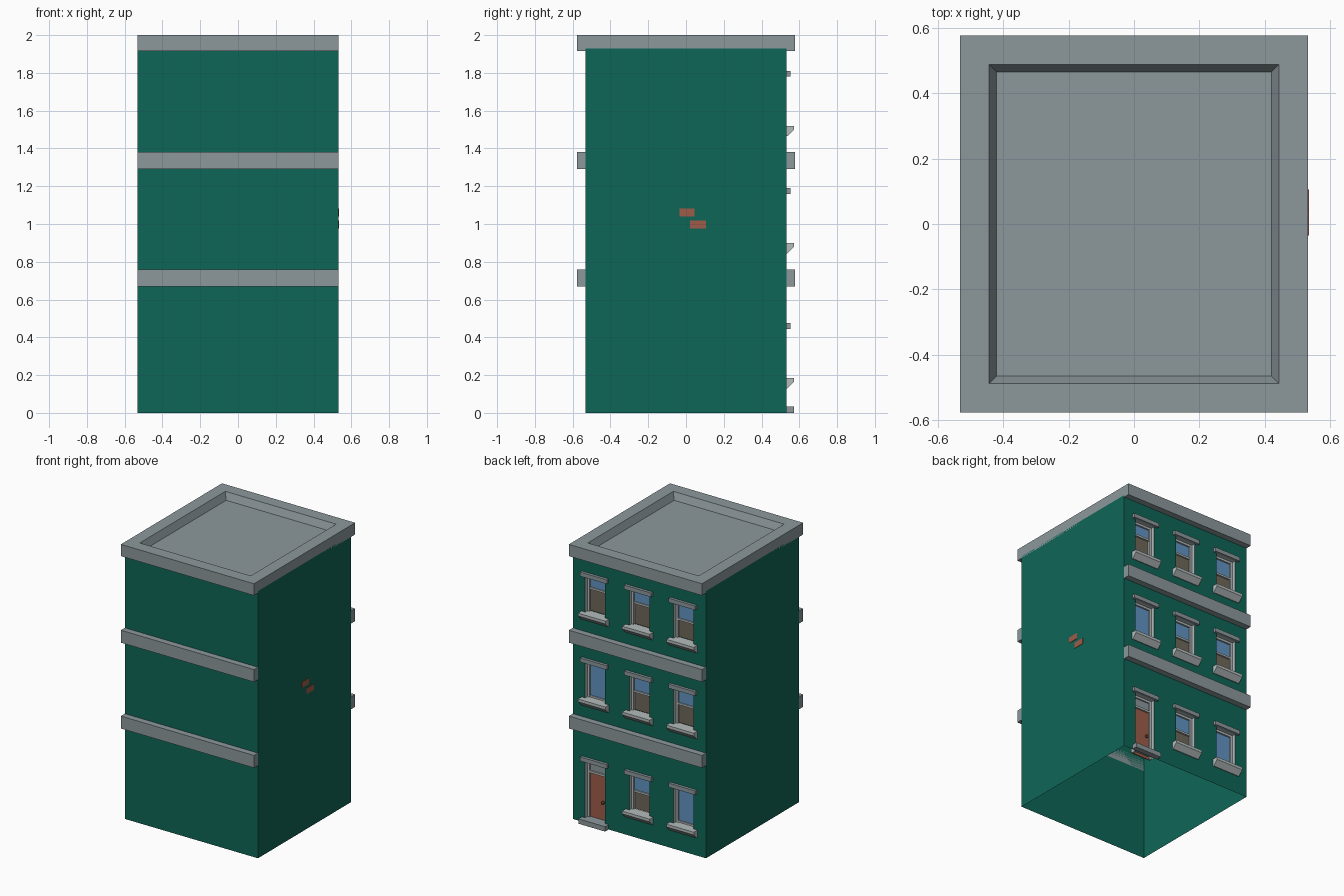
import bpy, bmesh

if "Cube" in bpy.data.objects:
    bpy.data.objects.remove(bpy.data.objects["Cube"])


def mat(name, r, g, b):
    lin = [((c / 255 + 0.055) / 1.055) ** 2.4 if c > 10 else c / 3295 for c in (r, g, b)]
    m = bpy.data.materials.new(name)
    m.diffuse_color = (*lin, 1)
    m.use_nodes = True
    m.node_tree.nodes["Principled BSDF"].inputs["Base Color"].default_value = m.diffuse_color
    return m


GREEN = mat("green_wall", 15, 102, 87)
GREY = mat("grey_stone", 140, 152, 156)
LIGHT = mat("light_trim", 180, 188, 188)
BRICK = mat("red_brown", 158, 92, 72)
GLASS = mat("blue_glass", 98, 148, 195)
DARK = mat("dim_interior", 112, 104, 90)
KNOB = mat("dark_knob", 80, 52, 36)


def mesh(name, verts, faces, material, fix=False):
    me = bpy.data.meshes.new(name)
    me.from_pydata(verts, [], faces)
    if fix:
        bm = bmesh.new()
        bm.from_mesh(me)
        bmesh.ops.recalc_face_normals(bm, faces=bm.faces)
        bm.to_mesh(me)
        bm.free()
    me.materials.append(material)
    ob = bpy.data.objects.new(name, me)
    bpy.context.collection.objects.link(ob)
    return ob


def box(name, x0, x1, y0, y1, z0, z1, material):
    v = [(x, y, z) for z in (z0, z1) for x, y in ((x0, y0), (x1, y0), (x1, y1), (x0, y1))]
    f = [(3, 2, 1, 0), (4, 5, 6, 7)] + [(i, (i + 1) % 4, (i + 1) % 4 + 4, i + 4) for i in range(4)]
    return mesh(name, v, f, material)


def extrude_x(name, profile, x0, x1, material):
    n = len(profile)
    v = [(x, y, z) for x in (x0, x1) for y, z in profile]
    f = [tuple(range(n)), tuple(range(n, 2 * n))]
    f += [(i, (i + 1) % n, (i + 1) % n + n, i + n) for i in range(n)]
    return mesh(name, v, f, material, True)


W, H = 0.532, 1.93          # half width of body, wall height (ends inside the cornice)
D = 0.04                    # depth of window recess
HW = 0.08                   # half width of an opening
COLS = (-0.353, 0.0, 0.353)
SILLS = (0.185, 0.90, 1.52)
OH = 0.26                   # opening height
# height of the raised sash above each sill (0 = closed pane)
RAISED = {(1, 0): 0.13, (0, 1): 0.14, (1, 1): 0.135,
          (0, 2): 0.13, (1, 2): 0.155, (2, 2): 0.165}

openings = []
for ci, cx in enumerate(COLS):
    for ri, z in enumerate(SILLS):
        door = ci == 2 and ri == 0
        openings.append((ci, ri, cx, 0.0 if door else z, z + OH, door))

# Walls: open at the bottom, pierced on the window side
verts, faces = [], []


def quad(*pts):
    faces.append(tuple(range(len(verts), len(verts) + 4)))
    verts.extend(pts)


quad((-W, -W, 0), (W, -W, 0), (W, -W, H), (-W, -W, H))
quad((W, -W, 0), (W, W, 0), (W, W, H), (W, -W, H))
quad((-W, W, 0), (-W, -W, 0), (-W, -W, H), (-W, W, H))
xs = sorted([-W, W] + [c + s for c in COLS for s in (-HW, HW)])
zs = sorted([0, H] + [z + s for z in SILLS for s in (0, OH)])
for x0, x1 in zip(xs, xs[1:]):
    for z0, z1 in zip(zs, zs[1:]):
        mx, mz = (x0 + x1) / 2, (z0 + z1) / 2
        if not any(abs(mx - o[2]) < HW and o[3] < mz < o[4] for o in openings):
            quad((x0, W, z0), (x0, W, z1), (x1, W, z1), (x1, W, z0))
mesh("walls", verts, faces, GREEN)

# Cornice with a sunken roof (rings from outside in)
rings = [(W, 0.577, 1.915), (W, 0.577, 2.0), (0.443, 0.488, 2.0), (0.42, 0.465, 1.95)]
v = [(sx * a, sy * b, z) for a, b, z in rings for sx, sy in ((-1, -1), (1, -1), (1, 1), (-1, 1))]
f = [(3, 2, 1, 0), (12, 13, 14, 15)]
for k in range(3):
    f += [(4 * k + i, 4 * k + (i + 1) % 4, 4 * k + (i + 1) % 4 + 4, 4 * k + i + 4) for i in range(4)]
mesh("roof_cornice", v, f, GREY)

# Floor bands on front and back
for i, z in enumerate((0.67, 1.29)):
    box(f"front_band_{i}", -W, W, -0.577, -W, z, z + 0.09, GREY)
    box(f"back_band_{i}", -W, W, W, 0.577, z, z + 0.09, GREY)

# Exposed bricks on the right wall
box("brick_upper", W, W + 0.003, -0.035, 0.045, 1.04, 1.083, BRICK)
box("brick_lower", W, W + 0.003, 0.02, 0.105, 0.975, 1.018, BRICK)

# Windows and door
Y = W - D
for ci, ri, cx, z0, z1, door in openings:
    tag = "door" if door else f"window_{ci}_{ri}"
    a, b = cx - HW, cx + HW
    verts, faces = [], []
    quad((a, W, z0), (a, W, z1), (a, Y, z1), (a, Y, z0))
    quad((b, Y, z0), (b, Y, z1), (b, W, z1), (b, W, z0))
    quad((a, W, z1), (b, W, z1), (b, Y, z1), (a, Y, z1))
    if not door:
        quad((a, W, z0), (a, Y, z0), (b, Y, z0), (b, W, z0))
    mesh(tag + "_reveal", verts, faces, LIGHT)
    box(tag + "_lintel", cx - 0.107, cx + 0.107, W, 0.552, z1, z1 + 0.03, GREY)
    # frame
    t = 0.016
    box(tag + "_stile_a", a, a + t, Y, Y + 0.014, z0, z1, LIGHT)
    box(tag + "_stile_b", b - t, b, Y, Y + 0.014, z0, z1, LIGHT)
    box(tag + "_head", a + t, b - t, Y, Y + 0.014, z1 - t, z1, LIGHT)
    if door:
        box("door_panel", a, b, Y - 0.005, Y + 0.002, 0.0, 0.36, BRICK)
        box("door_transom", a, b, Y - 0.005, Y + 0.004, 0.36, z1, GREY)
        box("door_transom_bar", a + t, b - t, Y, Y + 0.014, 0.355, 0.37, LIGHT)
        box("door_step", cx - 0.107, cx + 0.107, W, 0.572, 0.0, 0.035, GREY)
        box("door_threshold", a, b, Y, W, 0.02, 0.035, GREY)
        bpy.ops.mesh.primitive_uv_sphere_add(segments=12, ring_count=8, radius=0.012,
                                             location=(cx - 0.042, Y + 0.013, 0.165))
        knob = bpy.context.object
        knob.name = "door_knob"
        knob.data.materials.append(KNOB)
        bpy.ops.object.shade_smooth()
        continue
    h = z0 + RAISED.get((ci, ri), 0)
    box(tag + "_glass", a, b, Y - 0.005, Y + 0.002, h, z1, GLASS)
    if h > z0:
        box(tag + "_opening", a, b, Y - 0.008, Y - 0.002, z0, h, DARK)
        box(tag + "_sash_rail", a + t, b - t, Y - 0.002, Y + 0.01, h - 0.006, h + 0.008, LIGHT)
    else:
        box(tag + "_bottom_rail", a + t, b - t, Y, Y + 0.01, z0, z0 + 0.012, LIGHT)
    # sloped sill
    prof = [(W, z0), (0.572, z0), (0.572, z0 - 0.02), (0.538, z0 - 0.055), (W, z0 - 0.055)]
    extrude_x(tag + "_sill", prof, cx - 0.11, cx + 0.11, LIGHT)
